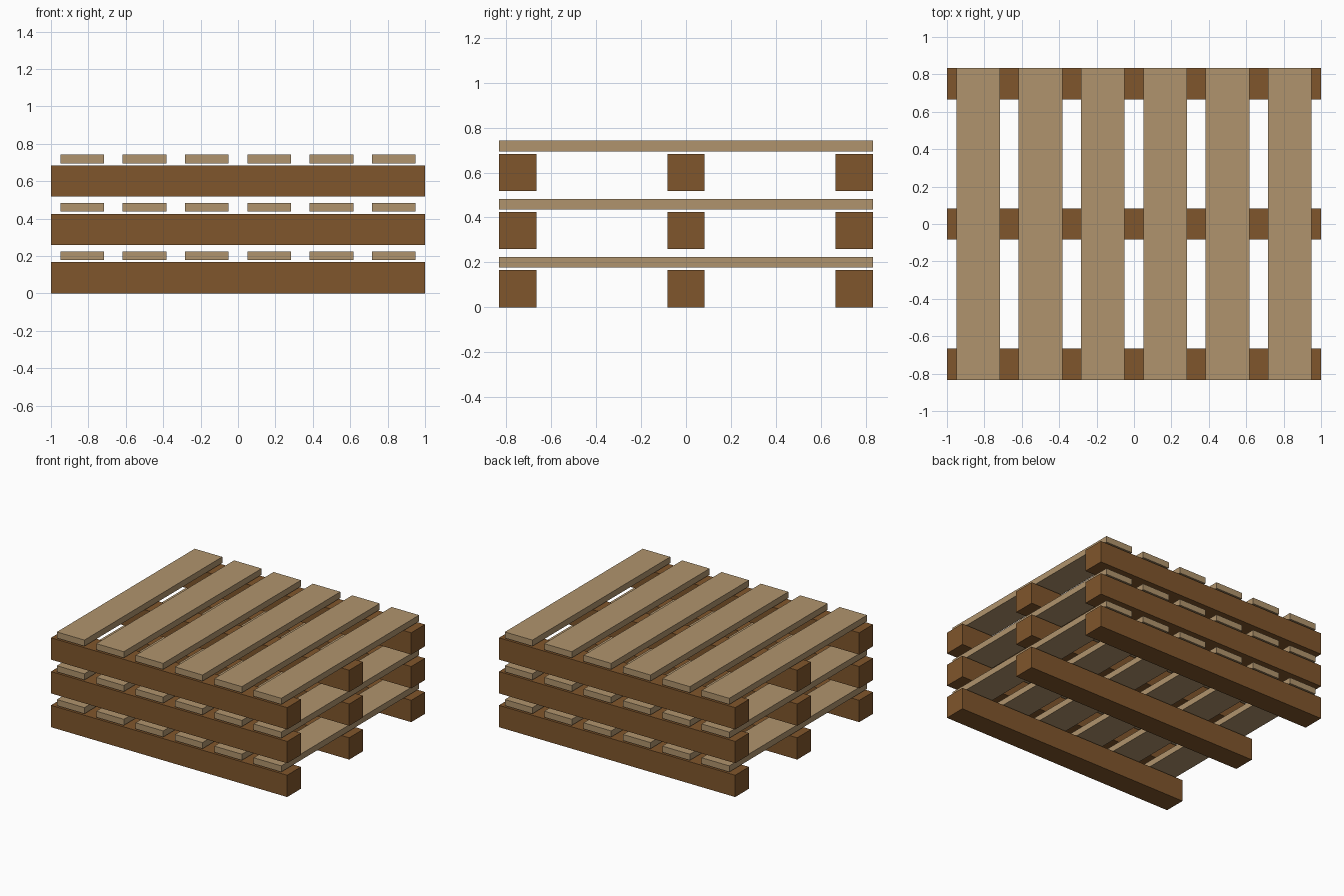
import bpy

cube = bpy.data.objects.get("Cube")
if cube:
    bpy.data.objects.remove(cube, do_unlink=True)


def make_material(name, rgb):
    mat = bpy.data.materials.new(name)
    mat.use_nodes = True
    mat.diffuse_color = (*rgb, 1)
    mat.node_tree.nodes["Principled BSDF"].inputs["Base Color"].default_value = (*rgb, 1)
    return mat


def board(name, size, centre, mat):
    bpy.ops.mesh.primitive_cube_add(size=1, location=centre)
    obj = bpy.context.object
    obj.name = name
    obj.scale = size
    bpy.ops.object.transform_apply(location=False, rotation=False, scale=True)
    obj.data.materials.append(mat)


dark_wood = make_material("dark wood", (0.216, 0.093, 0.025))
light_wood = make_material("light wood", (0.434, 0.296, 0.153))

DEPTH = 1.667        # overall front-to-back size
BEAM = 0.167         # square beam section
SLAT_W, SLAT_H = 0.233, 0.047
SLAT_BASE = 0.178    # slats sit a hair above the beams
PITCH = 0.2585       # height step between stacked pallets

for level in range(3):
    base = level * PITCH
    # Three beams running left to right
    for row, side in zip(("front", "middle", "back"), (-1, 0, 1)):
        y = side * (DEPTH - BEAM) / 2
        board(f"{row}_beam_{level + 1}", (2, BEAM, BEAM), (0, y, base + BEAM / 2), dark_wood)
    # Six slats running front to back
    for i in range(6):
        x = (i - 2.5) / 3
        z = base + SLAT_BASE + SLAT_H / 2
        board(f"slat_{level + 1}_{i + 1}", (SLAT_W, DEPTH, SLAT_H), (x, 0, z), light_wood)
